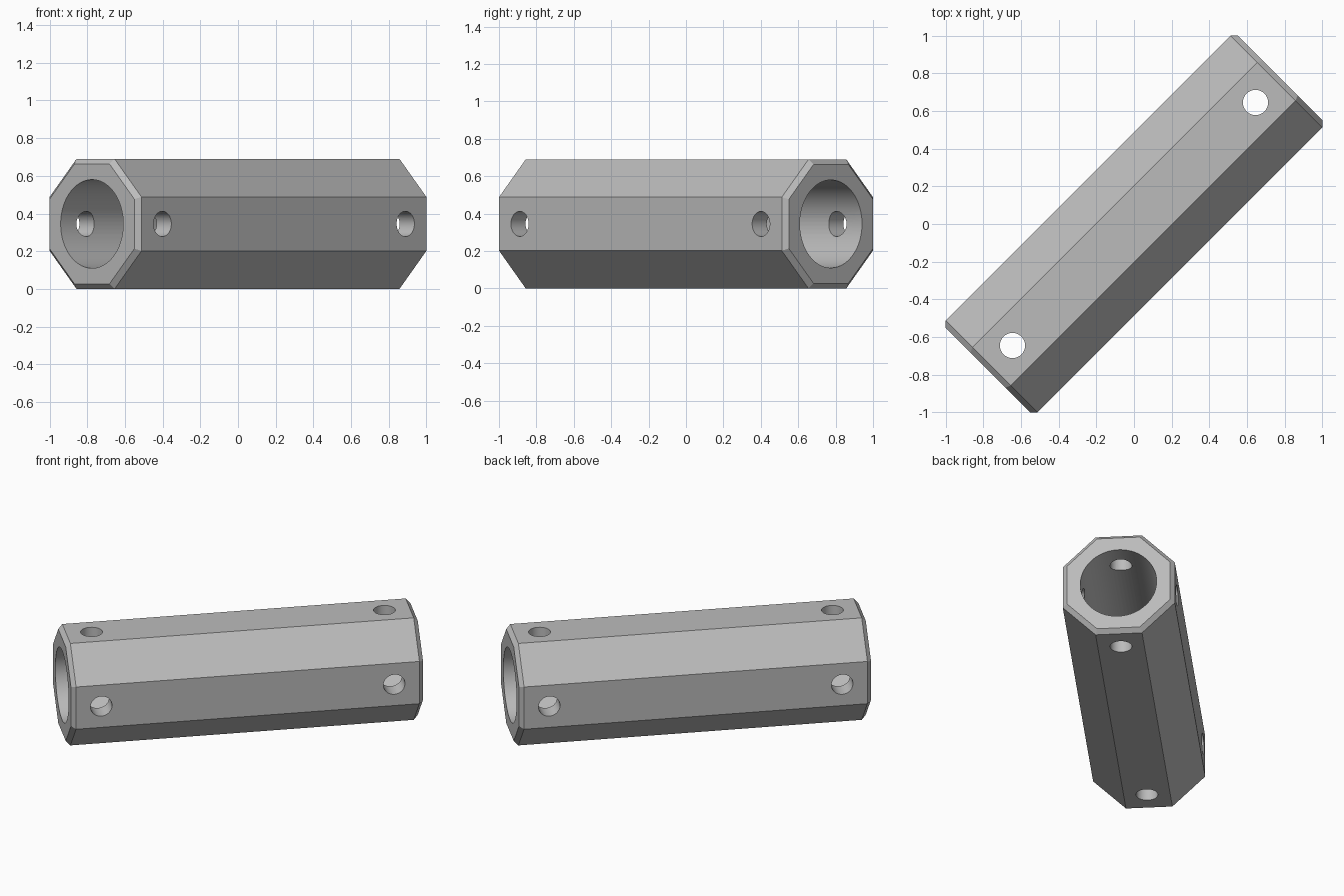
import bpy, bmesh
from math import pi, cos, radians
from mathutils import Matrix

APOTHEM = 0.345      # half the distance across the octagon flats
HALF = 1.096         # half the tube length
CHAMFER = 0.027
BORE = 0.235
HOLE = 0.067
HOLE_POS = 0.912     # pin hole distance from the middle

cube = bpy.data.objects.get("Cube")
if cube:
    bpy.data.objects.remove(cube, do_unlink=True)

grey = bpy.data.materials.new("plain_grey")
grey.use_nodes = True
colour = (0.5, 0.5, 0.5, 1)
grey.diffuse_color = colour
grey.node_tree.nodes["Principled BSDF"].inputs["Base Color"].default_value = colour

# The tube lies diagonally in plan
PLACE = Matrix.Translation((0, 0, APOTHEM)) @ Matrix.Rotation(pi / 4, 4, 'Z')
ALONG_X = Matrix.Rotation(pi / 2, 4, 'Y')
ALONG_Y = Matrix.Rotation(pi / 2, 4, 'X')
ALONG_Z = Matrix.Identity(4)


def prism(name, sides, radius, length, matrix, chamfer=0):
    bm = bmesh.new()
    bmesh.ops.create_cone(bm, cap_ends=True, segments=sides, radius1=radius,
                          radius2=radius, depth=length,
                          matrix=Matrix.Rotation(pi / sides, 4, 'Z'))
    if chamfer:
        rims = [e for e in bm.edges
                if abs(e.verts[0].co.z - e.verts[1].co.z) < 0.001]
        bmesh.ops.bevel(bm, geom=rims, offset=chamfer, segments=1,
                        affect='EDGES', profile=0.5)
    bmesh.ops.transform(bm, matrix=PLACE @ matrix, verts=bm.verts)
    bmesh.ops.recalc_face_normals(bm, faces=bm.faces)
    mesh = bpy.data.meshes.new(name)
    bm.to_mesh(mesh)
    bm.free()
    mesh.materials.append(grey)
    obj = bpy.data.objects.new(name, mesh)
    bpy.context.collection.objects.link(obj)
    return obj


# Octagonal body with chamfered ends
tube = prism("octagonal_tube", 8, APOTHEM / cos(pi / 8), 2 * HALF, ALONG_X, CHAMFER)

# Long bore, then a crossed pair of pin holes near each end
cutters = [prism("bore_cutter", 64, BORE, 3, ALONG_X)]
for end in (-1, 1):
    shift = Matrix.Translation((end * HOLE_POS, 0, 0))
    for axis in (ALONG_Y, ALONG_Z):
        cutters.append(prism("pin_hole_cutter", 40, HOLE, 1, shift @ axis))

bpy.context.view_layer.objects.active = tube
for cutter in cutters:
    cutter.hide_render = True
    cut = tube.modifiers.new("cut", 'BOOLEAN')
    cut.operation = 'DIFFERENCE'
    cut.solver = 'EXACT'
    cut.object = cutter
    bpy.ops.object.modifier_apply(modifier=cut.name)
    bpy.data.objects.remove(cutter, do_unlink=True)

# Smooth round holes, crisp octagon edges
bpy.ops.object.select_all(action='DESELECT')
tube.select_set(True)
bpy.ops.object.shade_smooth_by_angle(angle=radians(30))
